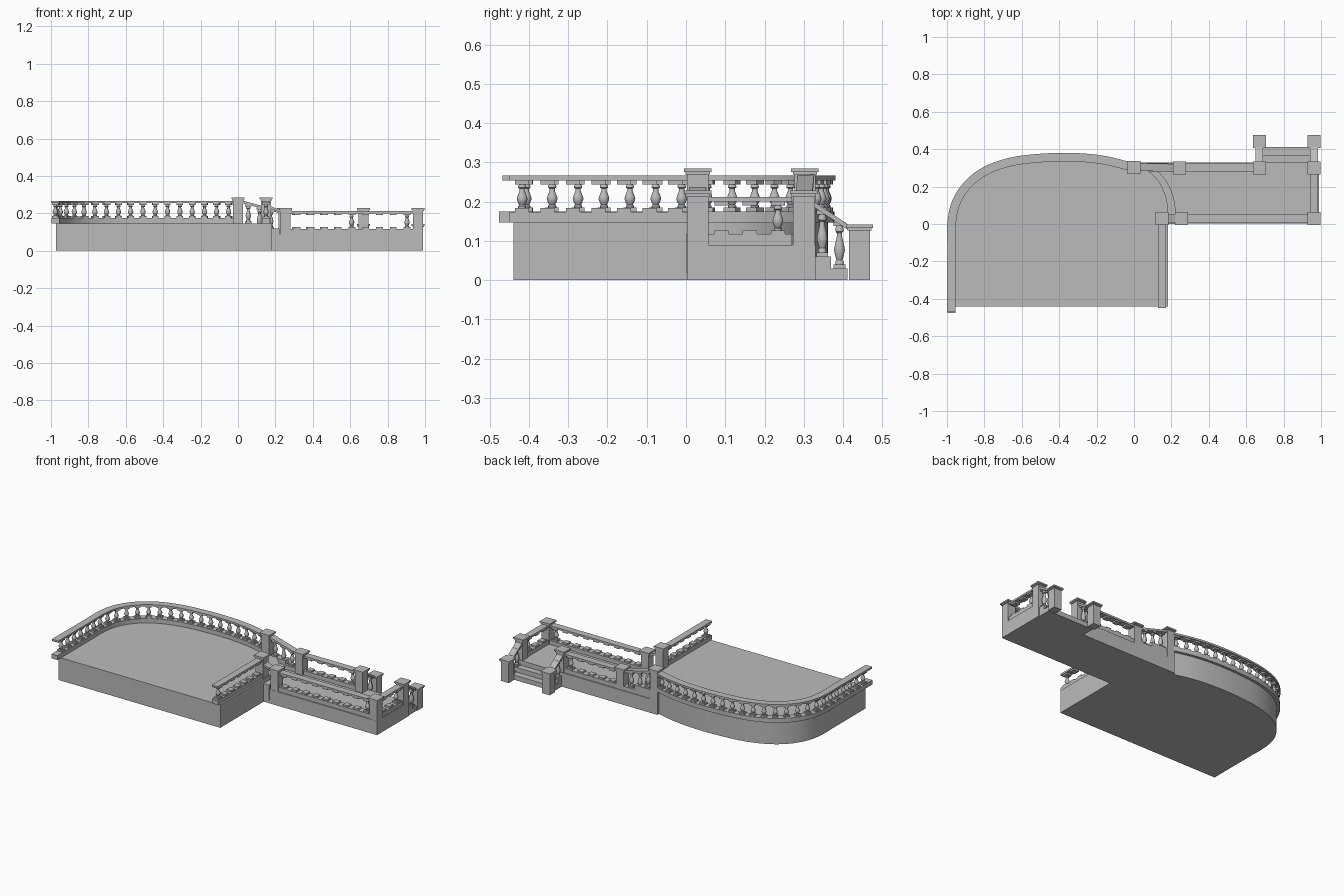
import bpy, bmesh, math
from mathutils import Vector

if "Cube" in bpy.data.objects:
    bpy.data.objects.remove(bpy.data.objects["Cube"])

stone = bpy.data.materials.new("grey_stone")
stone.diffuse_color = (0.5, 0.5, 0.5, 1)
stone.use_nodes = True
stone.node_tree.nodes["Principled BSDF"].inputs["Base Color"].default_value = stone.diffuse_color


def finish(bm, name, smooth=False):
    bmesh.ops.recalc_face_normals(bm, faces=bm.faces[:])
    me = bpy.data.meshes.new(name)
    bm.to_mesh(me)
    bm.free()
    me.materials.append(stone)
    ob = bpy.data.objects.new(name, me)
    bpy.context.collection.objects.link(ob)
    if smooth:
        bpy.context.view_layer.objects.active = ob
        ob.select_set(True)
        bpy.ops.object.shade_smooth_by_angle(angle=math.radians(40))
        ob.select_set(False)
    return ob


def add_prism(bm, outline, z0, z1):
    lo = [bm.verts.new((p[0], p[1], z0)) for p in outline]
    hi = [bm.verts.new((p[0], p[1], z1)) for p in outline]
    bm.faces.new(lo)
    bm.faces.new(hi)
    n = len(lo)
    for i in range(n):
        bm.faces.new((lo[i], lo[(i + 1) % n], hi[(i + 1) % n], hi[i]))


def add_box(bm, x0, x1, y0, y1, z0, z1):
    add_prism(bm, [(x0, y0), (x1, y0), (x1, y1), (x0, y1)], z0, z1)


def prism(name, outline, z0, z1, smooth=False):
    bm = bmesh.new()
    add_prism(bm, outline, z0, z1)
    return finish(bm, name, smooth)


def sweep(name, path, width, height, smooth=False):
    """Rectangular bar whose underside follows a 3D path."""
    bm = bmesh.new()
    pts = [Vector(p) for p in path]
    rings = []
    for i, p in enumerate(pts):
        t = pts[min(i + 1, len(pts) - 1)] - pts[max(i - 1, 0)]
        side = Vector((-t.y, t.x, 0)).normalized() * width / 2
        up = Vector((0, 0, height))
        rings.append([bm.verts.new(v) for v in (p - side, p + side, p + side + up, p - side + up)])
    for a, b in zip(rings, rings[1:]):
        for k in range(4):
            bm.faces.new((a[k], a[(k + 1) % 4], b[(k + 1) % 4], b[k]))
    bm.faces.new(rings[0])
    bm.faces.new(rings[-1])
    return finish(bm, name, smooth)


# Baluster: turned profile (radius, height fraction) between two square pads
TURNED = [(.011, 0), (.011, .07), (.008, .12), (.012, .25), (.0145, .38), (.012, .52),
          (.007, .72), (.007, .82), (.011, .86), (.011, .93), (.008, 1)]


def add_baluster(bm, x, y, z0, z1, angle=0, body=True, pad=0.033):
    c, s, h = math.cos(angle), math.sin(angle), pad / 2
    sq = [(x + c * a - s * b, y + s * a + c * b) for a, b in ((-h, -h), (h, -h), (h, h), (-h, h))]
    add_prism(bm, sq, z0, z0 + .01)
    add_prism(bm, sq, z1 - .01, z1)
    if not body:
        return
    b0, b1, n = z0 + .01, z1 - .01, 10
    rings = [[bm.verts.new((x + r * math.cos(2 * math.pi * k / n), y + r * math.sin(2 * math.pi * k / n),
                            b0 + (b1 - b0) * f)) for k in range(n)] for r, f in TURNED]
    for a, b in zip(rings, rings[1:]):
        for k in range(n):
            bm.faces.new((a[k], a[(k + 1) % n], b[(k + 1) % n], b[k]))


def straight_run(name, p, q, base, top, count, full):
    """Curb, rail and pads; only the positions listed in full carry a turned body."""
    p, q = Vector(p), Vector(q)
    sweep(name + "_curb", [(*p, base), (*q, base)], .042, .027)
    sweep(name + "_rail", [(*p, top - .012), (*q, top - .012)], .044, .012)
    bm = bmesh.new()
    for i in range(count):
        c = p.lerp(q, (i + .5) / count)
        add_baluster(bm, c.x, c.y, base + .027, top - .012, body=i in full, pad=.036)
    finish(bm, name + "_balusters", True)


def spline(pts, steps=6):
    v = [Vector(p) for p in pts]
    v = [2 * v[0] - v[1]] + v + [2 * v[-1] - v[-2]]
    out = []
    for i in range(1, len(v) - 2):
        a, b, c, d = v[i - 1:i + 3]
        for k in range(steps):
            t = k / steps
            out.append(.5 * (2 * b + (c - a) * t + (2 * a - 5 * b + 4 * c - d) * t * t
                             + (3 * b - a - 3 * c + d) * t ** 3))
    return out + [v[-2]]


# Upper terrace with curved back and rounded inner corner
bend = spline([(-.975, -.12), (-.975, 0), (-.953, .11), (-.89, .21), (-.79, .286), (-.65, .334),
               (-.48, .354), (-.33, .357), (-.17, .343), (-.01, .305)])


def arc(rx, ry, cy):
    return [(rx * math.cos(a), cy + ry * math.sin(a)) for a in [math.pi / 2 * k / 14 for k in range(15)]]


prism("upper_terrace", [(-.972, -.44), (.182, -.44)] + arc(.182, .245, .06)
      + [(p.x + .003, p.y + .004) for p in reversed(bend)], 0, .147, True)
prism("curved_step", [(0, 0), (.222, 0)] + arc(.222, .27, .06), .02, .118, True)

# Lower terrace and stair down at the back
prism("lower_terrace", [(0, .002), (.99, .002), (.99, .33), (0, .33)], 0, .09)
bm = bmesh.new()
add_box(bm, .655, .985, .32, .37, 0, .06)
add_box(bm, .655, .985, .36, .412, 0, .03)
finish(bm, "back_stair")

# Curved balustrade
path = [Vector((-.975, -.477))] + bend
sweep("curved_curb", [(p.x, p.y, .147) for p in path], .042, .028, True)
path[0] = Vector((-.977, -.467))
sweep("curved_rail", [(p.x, p.y, .254) for p in path], .046, .012, True)
bm = bmesh.new()
gap, due = .066, .06
for a, b in zip(path, path[1:]):
    d = b - a
    while due < d.length:
        c = a + d * (due / d.length)
        add_baluster(bm, c.x, c.y, .175, .254, math.atan2(d.y, d.x))
        due += gap
    due -= d.length
finish(bm, "curved_balusters", True)

# Straight balustrades
straight_run("side", (.15, -.45), (.15, .005), .147, .266, 7, {0})
straight_run("front", (.28, .03), (.94, .03), .09, .212, 9, {8})
straight_run("end", (.963, .055), (.963, .27), .09, .212, 3, {2})
straight_run("back", (.27, .302), (.645, .302), .09, .212, 5, {4})

# Square posts with flat caps
posts = [(0, .303, .285), (.15, .03, .285), (.243, .3, .228), (.255, .03, .228), (.67, .3, .228),
         (.963, .3, .228), (.963, .03, .228), (.67, .442, .142), (.963, .442, .142)]
for x, y, top in posts:
    bm = bmesh.new()
    add_box(bm, x - .027, x + .027, y - .027, y + .027, 0, top - .012)
    add_box(bm, x - .031, x + .031, y - .031, y + .031, top - .016, top - .009)
    add_box(bm, x - .035, x + .035, y - .035, y + .035, top - .009, top)
    finish(bm, "post")

# Sloping rails beside the two flights of steps
sweep("step_rail_back", [(.02, .305, .255), (.225, .3, .2)], .042, .014)
sweep("step_rail_front", [(.17, .03, .225), (.24, .03, .2)], .042, .014)
bm = bmesh.new()
for x, z in ((.055, .147), (.115, .118), (.175, .118)):
    add_baluster(bm, x, .303, z, .257 - .27 * (x - .02))
add_box(bm, .02, .14, .282, .326, .08, .147)
add_box(bm, .13, .22, .282, .326, .08, .118)
finish(bm, "step_balusters", True)
for x in (.67, .963):
    sweep("stair_rail", [(x, .32, .19), (x, .42, .123)], .042, .014)
    bm = bmesh.new()
    add_baluster(bm, x, .347, .06, .177, pad=.03)
    add_baluster(bm, x, .391, .03, .148, pad=.03)
    finish(bm, "stair_balusters", True)
